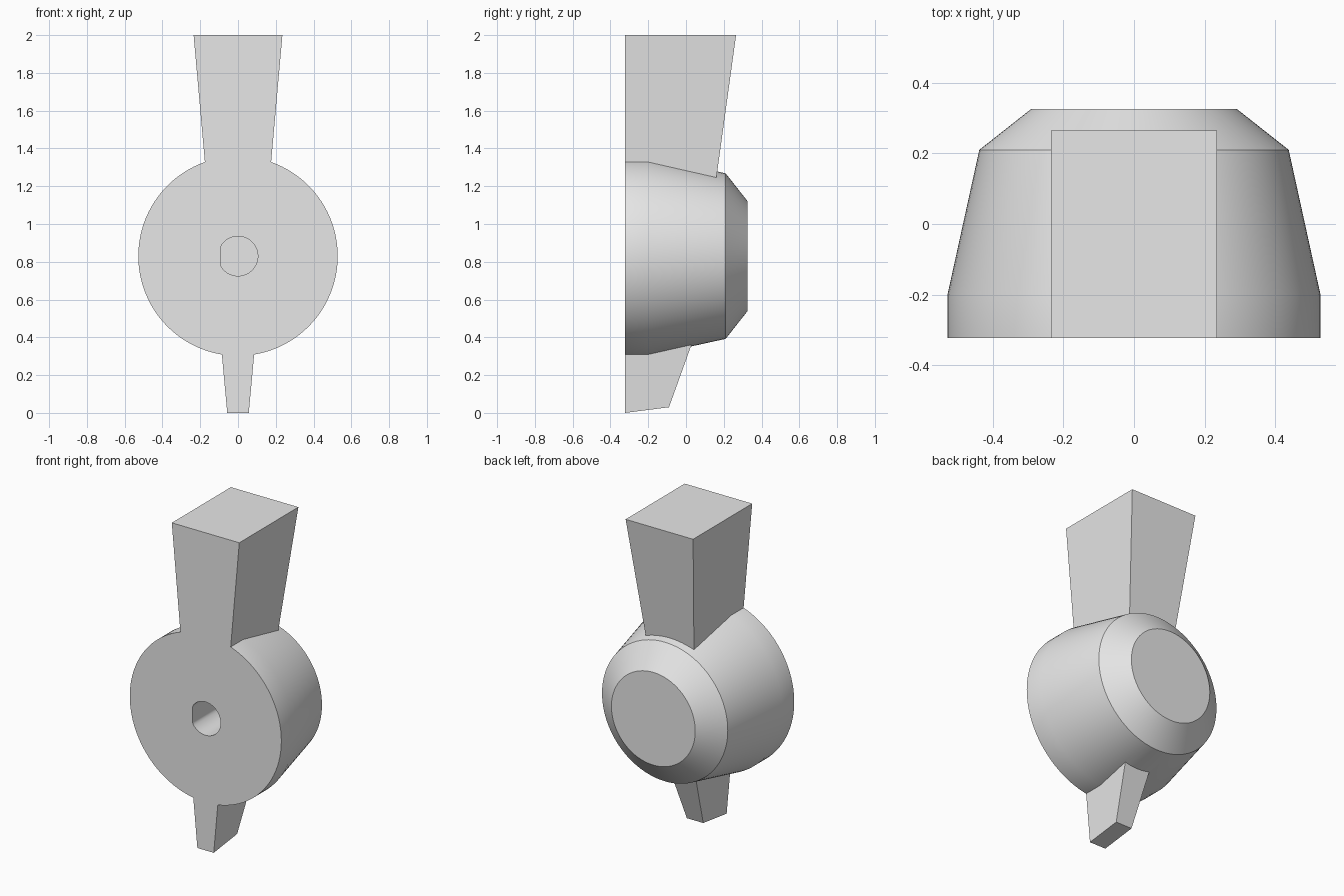
import bpy, bmesh, math
from mathutils import Matrix

cube = bpy.data.objects.get("Cube")
if cube:
    bpy.data.objects.remove(cube, do_unlink=True)

CENTRE_Z = 0.83
FRONT = -0.323

grey = bpy.data.materials.new("plain grey")
grey.use_nodes = True
grey.diffuse_color = (0.8, 0.8, 0.8, 1)
grey.node_tree.nodes["Principled BSDF"].inputs["Base Color"].default_value = (0.8, 0.8, 0.8, 1)


def finish(name, bm):
    bmesh.ops.recalc_face_normals(bm, faces=bm.faces)
    mesh = bpy.data.meshes.new(name)
    bm.to_mesh(mesh)
    bm.free()
    mesh.materials.append(grey)
    obj = bpy.data.objects.new(name, mesh)
    bpy.context.collection.objects.link(obj)
    return obj


def round_body(name, profile, segments, flat_x=None):
    """Stack of rings (radius, y) along y, optionally flattened on the right side."""
    bm = bmesh.new()
    rings = []
    for radius, y in profile:
        ring = []
        for i in range(segments):
            a = 2 * math.pi * i / segments
            x = radius * math.cos(a)
            if flat_x is not None:
                x = max(x, flat_x)
            ring.append(bm.verts.new((x, y, CENTRE_Z + radius * math.sin(a))))
        rings.append(ring)
    for a, b in zip(rings, rings[1:]):
        for i in range(segments):
            j = (i + 1) % segments
            bm.faces.new((a[i], a[j], b[j], b[i]))
    bm.faces.new(rings[0])
    bm.faces.new(rings[-1])
    return finish(name, bm)


def tapered_block(name, ends):
    """Block between two ends, each (half width, back y, front z, back z)."""
    bm = bmesh.new()
    a, b = [[bm.verts.new(p) for p in ((-w, FRONT, zf), (w, FRONT, zf), (w, y, zb), (-w, y, zb))]
            for w, y, zf, zb in ends]
    bm.faces.new(a)
    bm.faces.new(b)
    for i in range(4):
        j = (i + 1) % 4
        bm.faces.new((a[i], a[j], b[j], b[i]))
    return finish(name, bm)


# Round knob, grip, pointer and the D-shaped shaft socket
knob = round_body("knob", [(0.528, FRONT), (0.528, -0.2), (0.438, 0.21), (0.292, 0.325)], 96)
grip = tapered_block("grip", [(0.146, 0.127, 1.0, 1.0), (0.235, 0.265, 2.0, 2.0)])
pointer = tapered_block("pointer", [(0.057, -0.09, 0.0, 0.03), (0.112, 0.115, 0.6, 0.6)])
socket = round_body("socket_cutter", [(0.105, FRONT - 0.1), (0.105, 0.08)], 64, -0.09)
socket.hide_render = True

# Join the parts into one solid and cut the socket
bpy.ops.object.select_all(action='DESELECT')
bpy.context.view_layer.objects.active = knob
knob.select_set(True)
for part, operation in ((grip, 'UNION'), (pointer, 'UNION'), (socket, 'DIFFERENCE')):
    mod = knob.modifiers.new(part.name, 'BOOLEAN')
    mod.object = part
    mod.operation = operation
    mod.solver = 'EXACT'
    bpy.ops.object.modifier_apply(modifier=mod.name)
    bpy.data.objects.remove(part, do_unlink=True)

bpy.ops.object.shade_smooth_by_angle(angle=math.radians(25))
